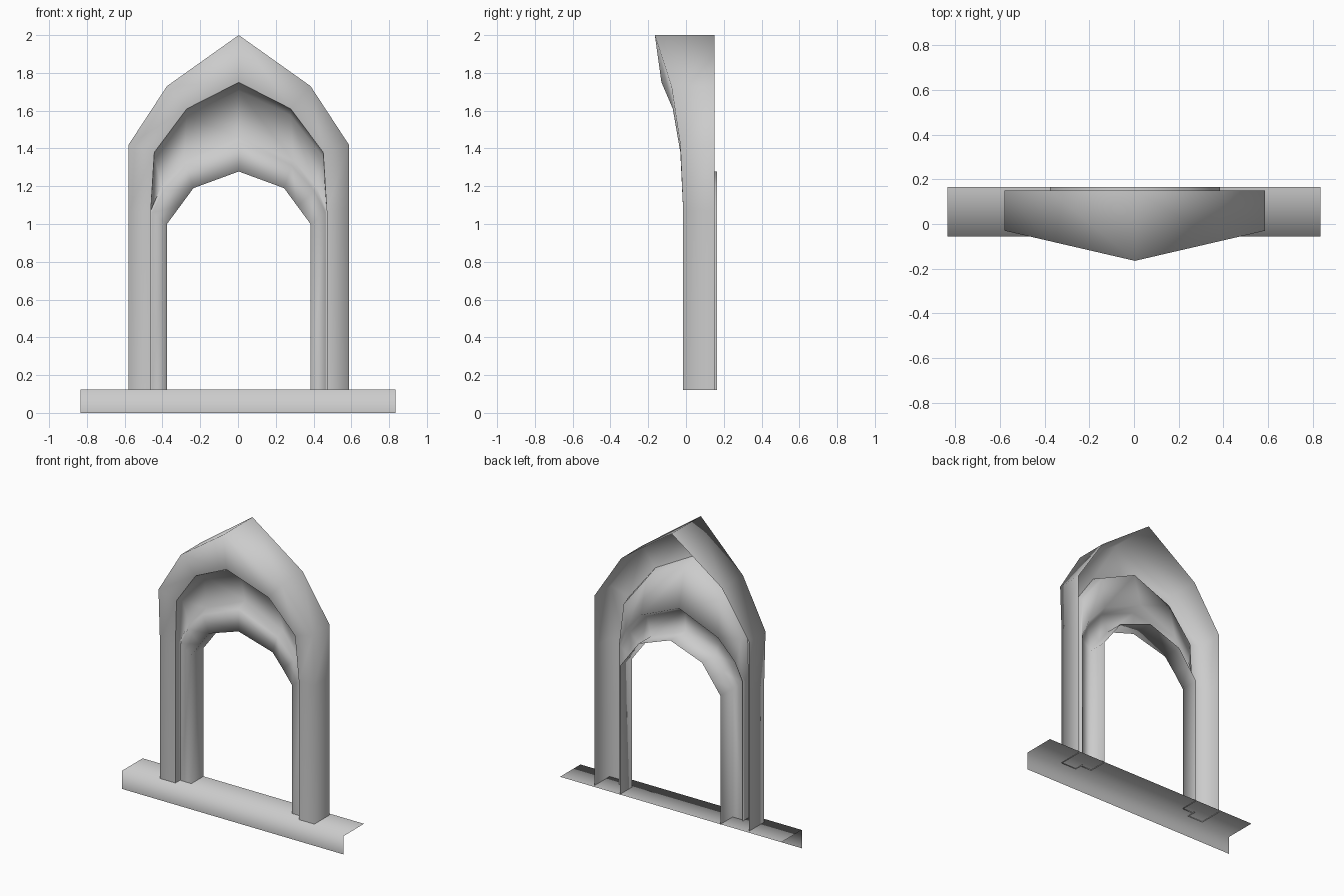
import bpy

if "Cube" in bpy.data.objects:
    bpy.data.objects.remove(bpy.data.objects["Cube"], do_unlink=True)

# Single stone material
stone = bpy.data.materials.new("stone_grey")
stone.use_nodes = True
GREY = (0.6, 0.6, 0.6, 1)
stone.diffuse_color = GREY
stone.node_tree.nodes["Principled BSDF"].inputs["Base Color"].default_value = GREY


def loft(name, rings):
    """Smooth open shell between neighbouring rings with equal point counts."""
    n = len(rings[0])
    verts = [p for ring in rings for p in ring]
    faces = [(r * n + i, (r + 1) * n + i, (r + 1) * n + i + 1, r * n + i + 1)
             for r in range(len(rings) - 1) for i in range(n - 1)]
    mesh = bpy.data.meshes.new(name)
    mesh.from_pydata(verts, [], faces)
    mesh.materials.append(stone)
    mesh.shade_smooth()
    obj = bpy.data.objects.new(name, mesh)
    bpy.context.collection.objects.link(obj)


def arch(half):
    """Mirror a leg-to-apex path into a full arch running side to side."""
    full = [(-x, y, z) for x, y, z in half] + half[-2::-1]
    return [(x + SHIFT, y, z) for x, y, z in full]


FOOT = 0.12
SHIFT = 0.004  # the arch stands slightly off the middle of the sill

# Moulding lines, each from the foot of a leg up to the apex
outer_front = [(0.583, -0.015, FOOT), (0.583, -0.015, 1.07), (0.583, -0.03, 1.42),
               (0.38, -0.077, 1.73), (0, -0.165, 2.0)]
outer_back = [(x, 0.15, z) for x, y, z in outer_front]
band_edge = [(0.466, -0.015, FOOT), (0.466, -0.015, 1.07), (0.447, -0.03, 1.38),
             (0.275, -0.07, 1.61), (0, -0.13, 1.75)]
hood_back = [(0.466, 0.025, FOOT), (0.466, 0.025, 1.07), (0.445, 0.03, 1.355),
             (0.275, 0.025, 1.575), (0, 0.01, 1.705)]
shelf_back = [(0.467, 0.05, FOOT), (0.467, 0.05, 1.075), (0.41, 0.055, 1.2),
              (0.29, 0.065, 1.335), (0, 0.07, 1.46)]
shelf_front = [(0.46, 0.034, FOOT), (0.46, 0.034, 1.06), (0.4, 0.025, 1.175),
               (0.28, 0.015, 1.31), (0, 0.0, 1.43)]
inner_front = [(0.38, 0.034, FOOT), (0.38, 0.034, 1.0), (0.31, 0.032, 1.095),
               (0.24, 0.025, 1.19), (0, 0.0, 1.278)]
inner_back = [(x, 0.165, z) for x, y, z in inner_front]

# Outer band with its roof, then the recessed hood, shelf and inner arch
loft("outer_arch", [arch(p) for p in (outer_back, outer_front, band_edge)])
loft("inner_arch", [arch(p) for p in (band_edge, hood_back, shelf_back, shelf_front,
                                      inner_front, inner_back)])

# Sill: top and front faces only
loft("sill", [[(x, y, z) for x in (0.835, -0.835)]
              for y, z in ((-0.055, 0), (-0.055, 0.125), (0.165, 0.125))])
